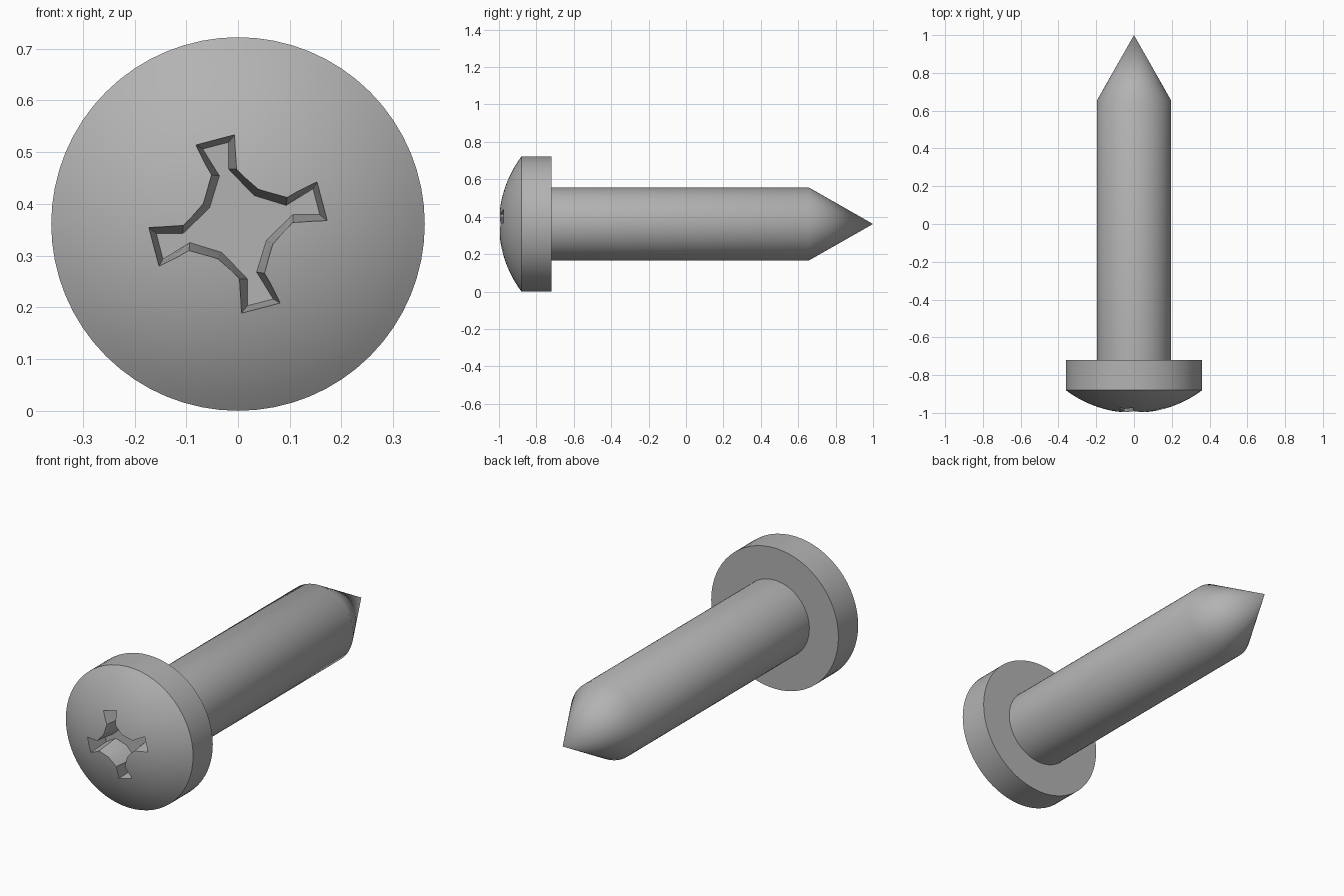
import bpy, bmesh, math
from mathutils import Vector

old = bpy.data.objects.get("Cube")
if old:
    bpy.data.objects.remove(old)

HEAD_R, SHANK_R = 0.361, 0.196
SEGMENTS = 64
FLOOR_Y, MOUTH_Y, OPEN_Y = -0.86, -0.98, -1.05

steel = bpy.data.materials.new("grey steel")
steel.use_nodes = True
grey = (0.45, 0.45, 0.45, 1)
steel.diffuse_color = grey
steel.node_tree.nodes["Principled BSDF"].inputs["Base Color"].default_value = grey


def add_object(name, bm):
    bmesh.ops.recalc_face_normals(bm, faces=bm.faces)
    mesh = bpy.data.meshes.new(name)
    bm.to_mesh(mesh)
    bm.free()
    mesh.materials.append(steel)
    obj = bpy.data.objects.new(name, mesh)
    bpy.context.collection.objects.link(obj)
    obj.location.z = HEAD_R
    return obj


def lathe(name, profile):
    """Turn (radius, y) points around the y axis."""
    bm = bmesh.new()
    verts = [bm.verts.new((r, y, 0)) for r, y in profile]
    edges = [bm.edges.new(pair) for pair in zip(verts, verts[1:])]
    bmesh.ops.spin(bm, geom=verts + edges, cent=(0, 0, 0), axis=(0, 1, 0),
                   angle=math.tau, steps=SEGMENTS)
    bmesh.ops.remove_doubles(bm, verts=bm.verts, dist=0.0001)
    return add_object(name, bm)


# Screw body: domed head, flat underside, shank and pointed tip
dome_r = 0.603
sweep = math.asin(HEAD_R / dome_r)
dome = [(dome_r * math.sin(sweep * i / 12),
         -1 + dome_r * (1 - math.cos(sweep * i / 12))) for i in range(13)]
screw = lathe("screw", dome + [(HEAD_R, -0.72), (SHANK_R, -0.72),
                               (SHANK_R, 0.655), (0, 1)])

# Cross recess cutter: one arm repeated four times, tapering to a flat floor
mouth = [(-0.082, 0.153), (-0.006, 0.173), (-0.004, 0.106), (0.038, 0.066), (0.095, 0.05)]
floor = [(-0.068, 0.145), (-0.018, 0.158), (-0.018, 0.106), (0.031, 0.055), (0.093, 0.036)]
flare = (OPEN_Y - FLOOR_Y) / (MOUTH_Y - FLOOR_Y)
opening = [Vector(f).lerp(Vector(m), flare) for m, f in zip(mouth, floor)]


def cross_ring(bm, arm, y):
    ring = []
    for _ in range(4):
        ring += [bm.verts.new((x, y, z)) for x, z in arm]
        arm = [(z, -x) for x, z in arm]
    return ring


bm = bmesh.new()
top, base = cross_ring(bm, opening, OPEN_Y), cross_ring(bm, floor, FLOOR_Y)
bm.faces.new(top)
bm.faces.new(base)
for i in range(len(top)):
    bm.faces.new((top[i - 1], top[i], base[i], base[i - 1]))
cutter = add_object("recess_cutter", bm)
cutter.hide_render = True

# Cut the recess, then smooth the turned surfaces
cut = screw.modifiers.new("recess", "BOOLEAN")
cut.operation = "DIFFERENCE"
cut.solver = "EXACT"
cut.object = cutter
bpy.ops.object.select_all(action="DESELECT")
bpy.context.view_layer.objects.active = screw
screw.select_set(True)
bpy.ops.object.modifier_apply(modifier=cut.name)
bpy.data.objects.remove(cutter)
bpy.ops.object.shade_smooth_by_angle(angle=math.radians(30))
